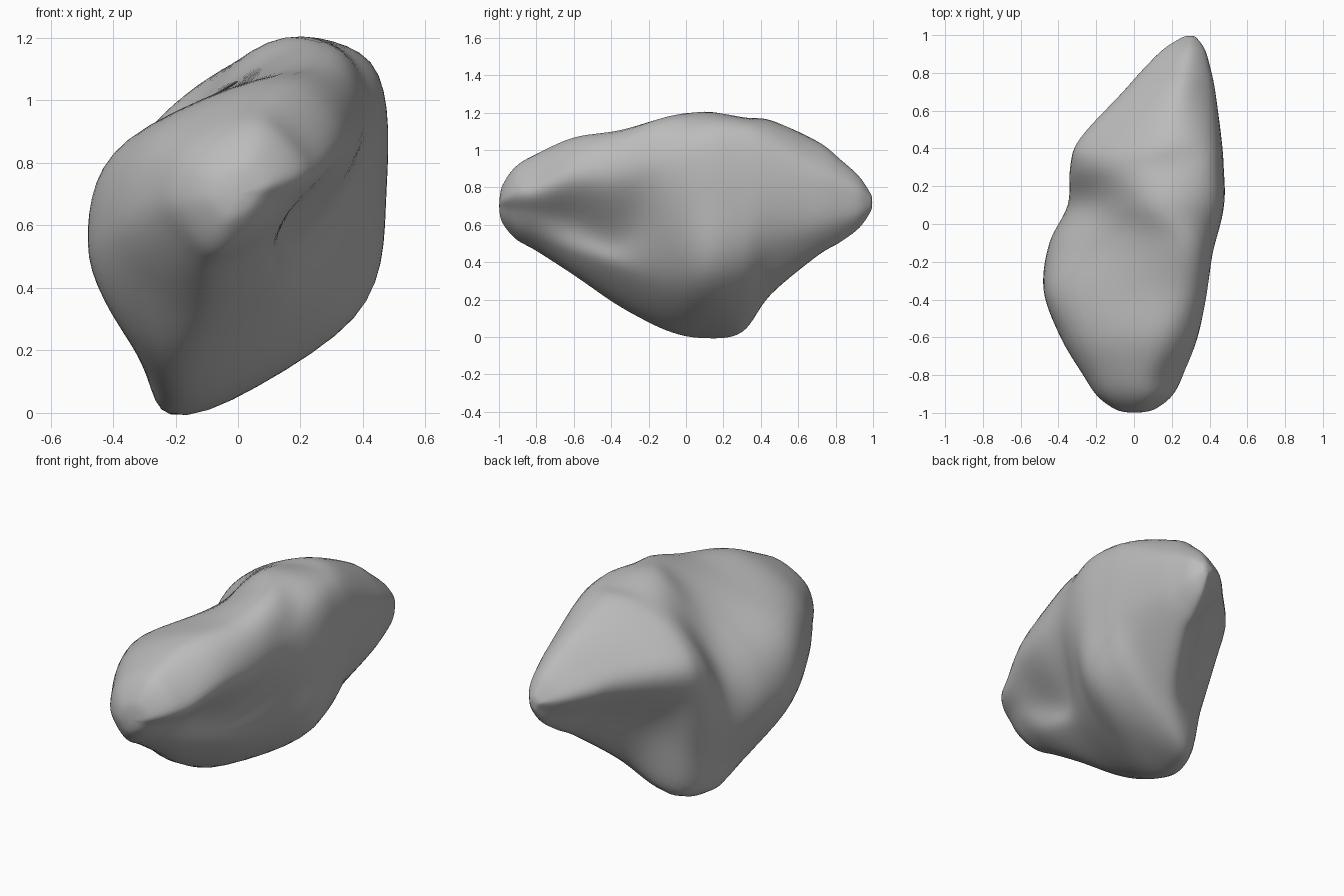
import bpy
from mathutils import Vector

SIDE_STEPS = 7     # smooth points between two profile points
LENGTH_STEPS = 7   # smooth rings between two cross-sections

# Cross-sections from front to back, each running from the right shoulder
# down through the flank to the keel, then up the other flank to the crest
SECTIONS = [
    (-.8, [(.26, .8), (.17, .66), (.06, .53), (-.09, .46),
           (-.2, .53), (-.27, .68), (-.19, .87), (.08, .98)]),
    (-.6, [(.34, .86), (.15, .61), (.09, .45), (-.1, .33),
           (-.28, .42), (-.39, .62), (-.28, .9), (.15, 1.07)]),
    (-.35, [(.39, .87), (.19, .54), (.13, .36), (-.16, .16),
            (-.36, .28), (-.48, .55), (-.36, .87), (.23, 1.11)]),
    (-.1, [(.42, 1), (.39, .67), (.23, .29), (-.17, .03),
           (-.34, .22), (-.45, .54), (-.29, .85), (.23, 1.18)]),
    (.1, [(.43, 1.11), (.47, .72), (.37, .3), (-.18, -.01),
          (-.29, .2), (-.35, .55), (-.23, .84), (.1, 1.19)]),
    (.3, [(.42, 1.12), (.47, .72), (.36, .34), (-.11, .02),
          (-.24, .34), (-.34, .74), (-.21, .98), (.09, 1.16)]),
    (.45, [(.42, 1.06), (.46, .75), (.37, .46), (.09, .22),
           (-.1, .5), (-.29, .8), (-.16, .98), (.18, 1.16)]),
    (.7, [(.4, .93), (.43, .77), (.39, .57), (.23, .43),
          (.08, .6), (-.06, .8), (.04, .94), (.24, 1.05)]),
]
FRONT_TIP = Vector((0, -1, .7))
BACK_TIP = Vector((.3, 1, .72))


def spline_point(a, b, c, d, t):
    """Point between b and c on a smooth curve through all four points."""
    slope_in, slope_out = (c - a) / 2, (d - b) / 2
    rest = 1 - t
    return (b * (1 + 2 * t) * rest * rest + slope_in * t * rest * rest
            + c * t * t * (3 - 2 * t) - slope_out * t * t * rest)


def smooth_path(points, steps, closed):
    """Refine a list of points with a smooth curve through them."""
    count = len(points)

    def pick(i):
        return points[i % count] if closed else points[max(0, min(count - 1, i))]

    path = []
    for i in range(count if closed else count - 1):
        for k in range(steps):
            path.append(spline_point(pick(i - 1), pick(i), pick(i + 1),
                                     pick(i + 2), k / steps))
    return path if closed else path + [points[-1]]


def taper(ring, tip, size, along):
    """Shrink a ring towards a tip to round off one end."""
    centre = sum(ring, Vector()) / len(ring)
    middle = centre.lerp(tip, along)
    return [middle + Vector(((p - centre).x, 0, (p - centre).z)) * size for p in ring]


# Rings of the stone, with tapered rings closing both ends
rings = [smooth_path([Vector((x, y, z)) for x, z in profile], SIDE_STEPS, True)
         for y, profile in SECTIONS]
front_cap = [taper(rings[0], FRONT_TIP, size, along)
             for size, along in ((.12, .99), (.4, .9), (.75, .55))]
back_cap = [taper(rings[-1], BACK_TIP, size, along)
            for size, along in ((.73, .4), (.44, .76), (.12, .98))]
rings = front_cap + rings + back_cap

# Refine lengthwise and join the rings into one skin
columns = [smooth_path(list(column), LENGTH_STEPS, False) for column in zip(*rings)]
around, along = len(columns), len(columns[0])
verts = [p for column in columns for p in column] + [FRONT_TIP, BACK_TIP]
front, back = len(verts) - 2, len(verts) - 1
faces = []
for i in range(around):
    here, there = i * along, (i + 1) % around * along
    faces += [(here + k, here + k + 1, there + k + 1, there + k)
              for k in range(along - 1)]
    faces.append((front, here, there))
    faces.append((back, there + along - 1, here + along - 1))

mesh = bpy.data.meshes.new("stone")
mesh.from_pydata(verts, [], faces)
mesh.validate()

# Plain grey stone colour
grey = bpy.data.materials.new("stone_grey")
grey.use_nodes = True
grey.diffuse_color = (.5, .5, .5, 1)
grey.node_tree.nodes["Principled BSDF"].inputs["Base Color"].default_value = grey.diffuse_color
mesh.materials.append(grey)

cube = bpy.data.objects.get("Cube")
if cube:
    bpy.data.objects.remove(cube)

stone = bpy.data.objects.new("stone", mesh)
bpy.context.collection.objects.link(stone)
bpy.context.view_layer.objects.active = stone
stone.select_set(True)

# Face outwards and shade smoothly
bpy.ops.object.mode_set(mode='EDIT')
bpy.ops.mesh.select_all(action='SELECT')
bpy.ops.mesh.normals_make_consistent(inside=False)
bpy.ops.object.mode_set(mode='OBJECT')
bpy.ops.object.shade_smooth()

# Soften the surface slightly
soften = stone.modifiers.new("soften", 'SMOOTH')
soften.factor = .5
soften.iterations = 4
